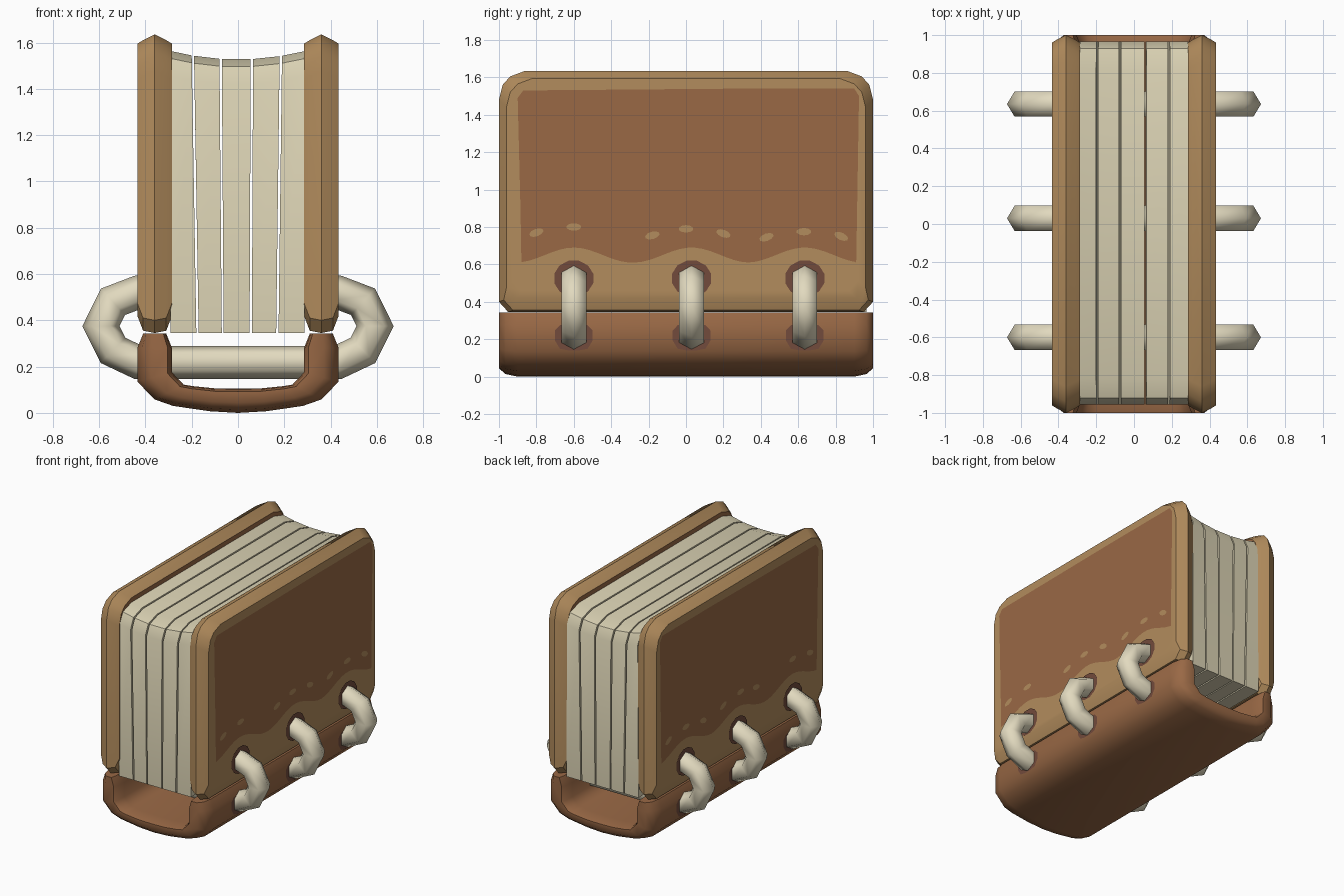
import bpy, bmesh, math
from mathutils import Vector

if "Cube" in bpy.data.objects:
    bpy.data.objects.remove(bpy.data.objects["Cube"])


def material(name, rgb):
    m = bpy.data.materials.new(name)
    m.diffuse_color = (*rgb, 1)
    m.use_nodes = True
    m.node_tree.nodes["Principled BSDF"].inputs["Base Color"].default_value = m.diffuse_color
    return m


TAN = material("tan leather", (0.45, 0.265, 0.11))
BROWN = material("brown leather", (0.32, 0.14, 0.06))
DARK = material("dark patch", (0.17, 0.07, 0.045))
CREAM = material("cream paper", (0.70, 0.64, 0.45))
BONE = material("bone rings", (0.76, 0.70, 0.52))


def build(name, rings, mats, caps=True, angle=35, rule=None):
    """Loft closed rings of points into one solid."""
    bm = bmesh.new()
    loops = [[bm.verts.new(p) for p in ring] for ring in rings]
    n = len(loops[0])
    for a, b in zip(loops, loops[1:]):
        for i in range(n):
            j = (i + 1) % n
            bm.faces.new((a[i], a[j], b[j], b[i]))
    if caps == "pairs":  # strip cap for U-shaped sections
        for lp in (loops[0], loops[-1]):
            for i in range(n // 2 - 1):
                bm.faces.new((lp[i], lp[i + 1], lp[n - 2 - i], lp[n - 1 - i]))
    elif caps:
        bm.faces.new(loops[0])
        bm.faces.new(loops[-1])
    bmesh.ops.recalc_face_normals(bm, faces=bm.faces)
    if rule:
        for f in bm.faces:
            f.material_index = rule(f)
    return finish(name, bm, mats, angle)


def finish(name, bm, mats, angle=35):
    me = bpy.data.meshes.new(name)
    bm.to_mesh(me)
    bm.free()
    ob = bpy.data.objects.new(name, me)
    bpy.context.collection.objects.link(ob)
    for m in mats:
        me.materials.append(m)
    bpy.ops.object.select_all(action='DESELECT')
    bpy.context.view_layer.objects.active = ob
    ob.select_set(True)
    bpy.ops.object.shade_smooth_by_angle(angle=math.radians(angle))
    return ob


def plate(name, outlines, x, side, mat):
    """Thin flat shapes on a cover side, outlines are (y, z), counter-clockwise."""
    bm = bmesh.new()
    for pts in outlines:
        f = bm.faces.new([bm.verts.new((side * x, y, z)) for y, z in pts])
        f.normal_update()
        if f.normal.x * side < 0:
            f.normal_flip()
    bmesh.ops.triangulate(bm, faces=bm.faces)
    return finish(name, bm, [mat])


def oval(cy, cz, ry, rz, tilt=0.0, n=12, lo=-9.0, hi=9.0):
    c, s = math.cos(tilt), math.sin(tilt)
    pts = []
    for k in range(n):
        a = 2 * math.pi * (k + 0.5) / n
        u, v = ry * math.cos(a), rz * math.sin(a)
        pts.append((cy + u * c - v * s, min(hi, max(lo, cz + u * s + v * c))))
    return pts


RING_Y = (-0.6, 0.03, 0.635)


# Cover boards: rounded outline lofted across the thickness
def cover_outline(x, d, bottom):
    half = [(0.95, bottom), (1.0, bottom + 0.055), (1.0, 1.48), (0.98, 1.56),
            (0.94, 1.605), (0.86, 1.635)]
    right = [(y - d, z if i < 2 else z - d) for i, (y, z) in enumerate(half)]
    return [(x, y, z) for y, z in right] + [(x, -y, z) for y, z in reversed(right)]


def wave(y):
    """Lower edge of the brown panel, arching over each ring."""
    near = min(abs(y - c) for c in RING_Y)
    return 0.65 + 0.04 * math.cos(math.pi * near / 0.31)


panel = [(0.925, 1.50), (0.90, 1.54), (0.3, 1.54), (-0.87, 1.53), (-0.90, 1.49), (-0.885, 0.9)]
steps = 44
panel += [(-0.88 + 1.78 * k / steps, wave(-0.88 + 1.78 * k / steps)) for k in range(steps + 1)]
panel += [(0.91, 0.61), (0.915, 0.9)]

stitches = [(-0.8, 0.77, 20), (-0.6, 0.80, 0), (-0.18, 0.755, 15), (0.0, 0.79, 0),
            (0.2, 0.765, -20), (0.43, 0.745, 20), (0.63, 0.775, 0), (0.83, 0.75, -25)]

for side, word in ((1, "right"), (-1, "left")):
    profile = [(0.285, 0.08, 0.46), (0.285, 0.04, 0.42), (0.31, 0.025, 0.355), (0.36, 0, 0.345),
               (0.41, 0.025, 0.355), (0.435, 0.04, 0.42), (0.435, 0.08, 0.46)]
    build(word + "_cover", [cover_outline(side * x, d, b) for x, d, b in profile], [TAN, BROWN],
          rule=lambda f: 1 if f.normal.x * side < -0.99 else 0)
    plate(word + "_cover_panel", [panel], 0.438, side, BROWN)
    plate(word + "_cover_stitches",
          [oval(y, z, 0.04, 0.02, math.radians(t), 10) for y, z, t in stitches], 0.441, side, TAN)
    plate(word + "_cover_patches", [oval(y, 0.525, 0.108, 0.098) for y in RING_Y], 0.441, side, DARK)
    plate(word + "_spine_patches",
          [oval(y, 0.22, 0.105, 0.1, lo=0.14, hi=0.275) for y in RING_Y], 0.438, side, DARK)

# Spine: U-shaped trough with rounded ends
outer = [(0.41, 0.342), (0.435, 0.28), (0.435, 0.135), (0.36, 0.058), (0.28, 0.03), (0.12, 0.007), (0, 0)]
inner = [(0.31, 0.342), (0.285, 0.28), (0.285, 0.175), (0.235, 0.122), (0.19, 0.115), (0.1, 0.106), (0, 0.105)]


def spine_ring(y, t):
    o = [Vector(p) for p in outer]
    i = [Vector(p) for p in inner]
    oo = [a.lerp(b, t) for a, b in zip(o, i)]
    ii = [b.lerp(a, t * 0.3) for a, b in zip(o, i)]
    oo += [Vector((-p.x, p.y)) for p in reversed(oo[:-1])]
    ii += [Vector((-p.x, p.y)) for p in reversed(ii[:-1])]
    return [(p.x, y, p.y) for p in oo + ii[::-1]]


ends = [(0.90, 0.0), (0.965, 0.13), (1.0, 0.42)]
build("spine", [spine_ring(-y, t) for y, t in reversed(ends)] + [spine_ring(y, t) for y, t in ends],
      [BROWN], caps="pairs", angle=50)

# Page blocks: five slabs with a dished top and rounded upper corners
slabs = [(-0.292, -0.18, -0.285, -0.2), (-0.17, -0.07, -0.19, -0.08), (-0.062, 0.05, -0.07, 0.055),
         (0.06, 0.165, 0.065, 0.18), (0.175, 0.288, 0.19, 0.285)]
side_profile = [(-0.955, 0.345), (-0.955, 1.42), (-0.92, 1.495), (-0.82, 1.527),
                (0.82, 1.527), (0.93, 1.495), (0.965, 1.42), (0.965, 0.345)]
for k, (b0, b1, t0, t1) in enumerate(slabs):
    rings = []
    for low, high in ((b0, t0), (b1, t1)):
        ring = []
        for y, z in side_profile:
            f = (z - 0.345) / 1.18
            x = low + (high - low) * f
            ring.append((x, y, z + (0.035 * (x / 0.285) ** 2 if z > 1 else 0)))
        rings.append(ring)
    build("page_block_%d" % (k + 1), rings, [CREAM], angle=40)

# Binding rings: six-sided tube through the spine, hooking into both covers
right_hook = [(0.36, 0.535), (0.43, 0.522), (0.54, 0.48), (0.592, 0.375), (0.54, 0.27), (0.43, 0.218)]
path = [Vector(p) for p in right_hook] + [Vector((-x, z)) for x, z in reversed(right_hook)]
for k, cy in enumerate(RING_Y):
    rings = []
    for i, p in enumerate(path):
        d0 = (p - path[max(i - 1, 0)]).normalized() if i else (path[1] - p).normalized()
        d1 = (path[i + 1] - p).normalized() if i < len(path) - 1 else d0
        t = (d0 + d1).normalized()
        nrm = Vector((-t.y, t.x)) / max(0.6, t.dot(d0))
        ring = []
        for j in range(6):
            a = math.pi * j / 3
            q = p + nrm * (0.072 * math.cos(a))
            ring.append((q.x, cy + 0.077 * math.sin(a), q.y))
        rings.append(ring)
    build("binding_ring_%d" % (k + 1), rings, [BONE], angle=65)
